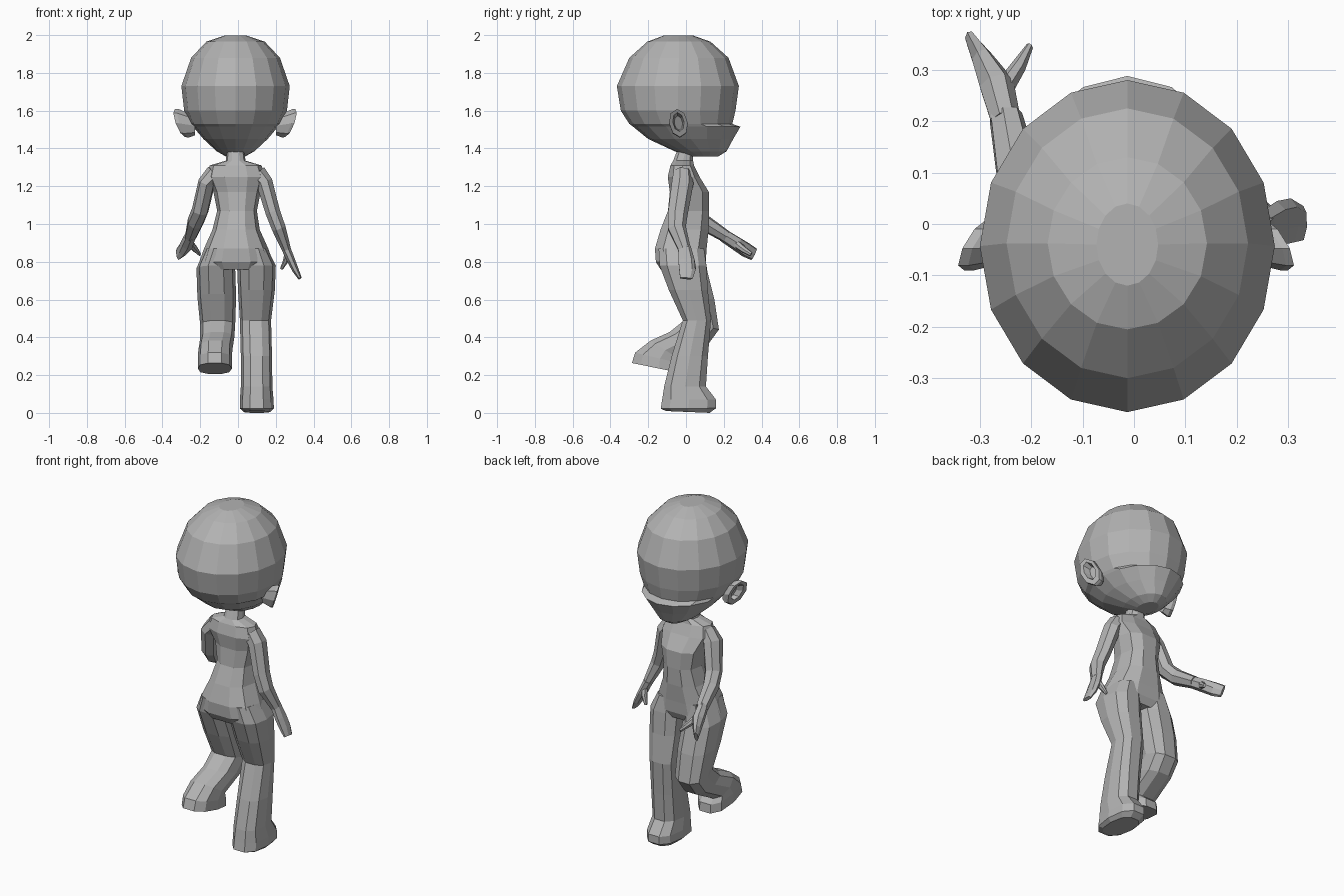
import bpy, bmesh, math
from mathutils import Vector as V

grey = bpy.data.materials.new("plain grey")
grey.diffuse_color = (0.45, 0.45, 0.45, 1)


def skin(name, rings):
    """Bridge closed rings of points into a capped flat-shaded body."""
    bm = bmesh.new()
    rows = [[bm.verts.new(p) for p in r] for r in rings]
    n = len(rows[0])
    for a, b in zip(rows, rows[1:]):
        for i in range(n):
            j = (i + 1) % n
            bm.faces.new((a[i], a[j], b[j], b[i]))
    bm.faces.new(rows[0][::-1])
    bm.faces.new(rows[-1])
    bmesh.ops.recalc_face_normals(bm, faces=bm.faces)
    me = bpy.data.meshes.new(name)
    bm.to_mesh(me)
    bm.free()
    me.materials.append(grey)
    ob = bpy.data.objects.new(name, me)
    bpy.context.collection.objects.link(ob)
    return ob


def power(v, p):
    return math.copysign(abs(v) ** p, v)


def body(name, sections, n=10, p=0.8):
    """Sections: x0, x1, back y, back z, front y, front z."""
    rings = []
    for x0, x1, yb, zb, yf, zf in sections:
        c = V(((x0 + x1) / 2, (yb + yf) / 2, (zb + zf) / 2))
        u, w = V(((x1 - x0) / 2, 0, 0)), V((0, (yf - yb) / 2, (zf - zb) / 2))
        ang = [math.tau * i / n for i in range(n)]
        rings.append([c + u * power(math.cos(a), p) + w * power(math.sin(a), p) for a in ang])
    return skin(name, rings)


def limb(name, stops, side, n=7):
    """Stops: centre, half width along side, half thickness."""
    pts = [V(s[0]) for s in stops]
    rings = []
    for i, (_, w, t) in enumerate(stops):
        d = (pts[min(i + 1, len(pts) - 1)] - pts[max(i - 1, 0)]).normalized()
        s = V(side)
        s = (s - d * s.dot(d)).normalized()
        k = d.cross(s)
        rings.append([pts[i] + s * w * math.cos(math.tau * j / n) + k * t * math.sin(math.tau * j / n)
                      for j in range(n)])
    return skin(name, rings)


def flat(z, x0, x1, yb, yf):
    return (x0, x1, yb, z, yf, z)


# Head, with the ledge above the mouth
head = [(1.997, .06, -.12, .04), (1.965, .155, -.205, .13), (1.88, .235, -.30, .225),
        (1.73, .287, -.366, .28), (1.60, .272, -.345, .262), (1.53, .24, -.30, .245),
        (1.515, .225, -.28, .288), (1.45, .17, -.20, .25), (1.385, .10, -.06, .215),
        (1.357, .05, .02, .17)]
body("head", [flat(z, -.013 - r, -.013 + r, b, f) for z, r, b, f in head], 16, 1)

# Neck, torso and pelvis
body("torso", [flat(*s) for s in [
    (1.41, -.055, .03, -.04, .04), (1.335, -.065, .04, -.07, .04),
    (1.31, -.15, .125, -.085, .045), (1.25, -.165, .145, -.10, .075),
    (1.17, -.13, .12, -.09, .125), (1.07, -.11, .10, -.10, .127),
    (.97, -.135, .115, -.14, .125), (.87, -.18, .16, -.17, .115),
    (.80, -.205, .185, -.165, .11), (.76, -.17, .15, -.14, .09)]])

# Standing leg with flared cuff and foot
body("standing_leg", [
    flat(.87, .0, .155, -.15, .10), flat(.78, -.005, .20, -.145, .113),
    flat(.65, .0, .195, -.095, .12), flat(.49, .01, .175, -.02, .135),
    flat(.30, .015, .18, -.08, .12), flat(.14, .015, .182, -.12, .11),
    flat(.07, .01, .188, -.132, .165), (.01, .19, -.14, .022, .165, .025),
    (.03, .17, -.11, .01, .13, .0)])

# Raised leg, bent at the knee
body("raised_leg", [
    flat(.87, -.175, -.02, -.15, .10), (-.22, -.015, -.14, .78, .118, .75),
    (-.215, -.01, -.08, .63, .155, .60), (-.20, -.015, -.015, .49, .178, .44),
    (-.20, -.02, -.09, .43, .12, .36), (-.21, -.03, -.19, .385, -.03, .28),
    (-.213, -.032, -.275, .32, .0, .255), (-.213, -.032, -.292, .265, .005, .205)])

# Arms
limb("right_arm", [((.10, -.02, 1.27), .05, .05), ((.14, -.02, 1.22), .06, .045),
                   ((.185, -.045, 1.06), .055, .04), ((.215, -.05, .98), .05, .038),
                   ((.255, -.01, .87), .035, .025)], (0, 1, 0))
limb("left_arm", [((-.12, -.02, 1.27), .05, .05), ((-.165, -.015, 1.22), .06, .045),
                  ((-.20, .03, 1.07), .05, .045), ((-.225, .09, 1.01), .045, .045),
                  ((-.25, .21, .935), .035, .032)], (.3, 1, 0))

# Hands: mitten plus thumb
limb("right_hand", [((.25, -.01, .88), .035, .025), ((.28, .0, .81), .045, .022),
                    ((.305, .005, .755), .045, .018), ((.328, .0, .712), .035, .01)], (0, 1, 0))
limb("right_thumb", [((.265, .01, .84), .02, .02), ((.25, .03, .80), .018, .014),
                     ((.23, .045, .762), .009, .008)], (0, 1, 0))
limb("left_hand", [((-.25, .20, .94), .03, .035), ((-.268, .27, .895), .035, .038),
                   ((-.295, .32, .862), .022, .04), ((-.318, .36, .84), .011, .035)], (1, .3, 0))
limb("left_thumb", [((-.255, .26, .90), .02, .022), ((-.225, .305, .865), .015, .018),
                    ((-.203, .345, .84), .007, .012)], (1, 0, 0))


# Ears: flared cups with a hollow centre
def ear(name, s, reach):
    rings = []
    for out, ry, rz, cz in [(.215, .03, .05, 1.52), (.275, .05, .076, 1.533),
                            (reach - .01, .05, .074, 1.535), (reach - .01, .03, .05, 1.54),
                            (reach - .045, .022, .038, 1.535)]:
        ring = []
        for i in range(8):
            a = math.tau * i / 8
            y, z = ry * math.cos(a), rz * math.sin(a)
            lean = (z * .35 - y * .45) if out > .25 else 0
            ring.append((-.013 + s * (out + lean), -.04 + y - z * .1, cz + z))
        rings.append(ring)
    skin(name, rings)


ear("left_ear", -1, .305)
ear("right_ear", 1, .30)
